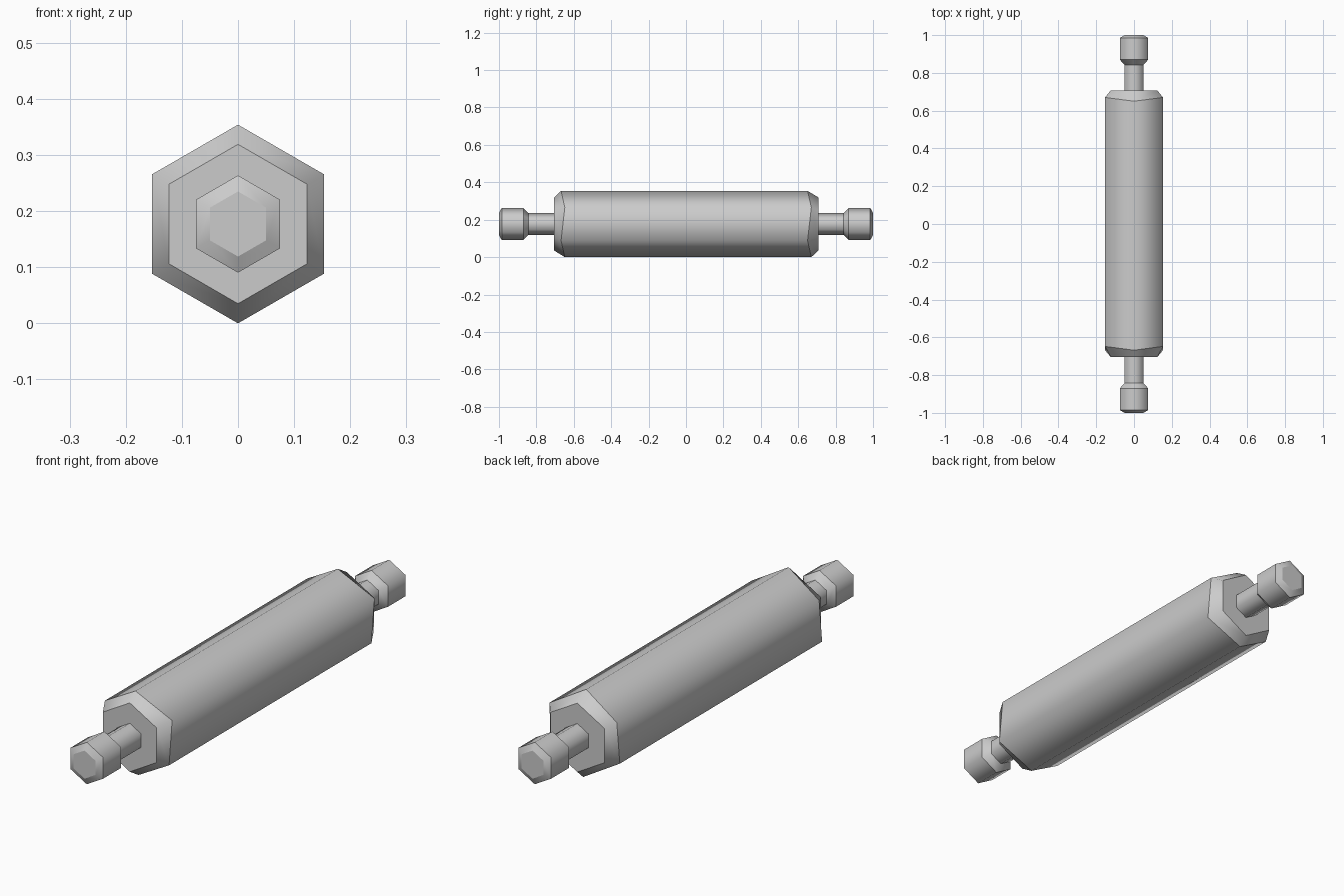
import bpy
import bmesh
from math import sin, cos, pi

if "Cube" in bpy.data.objects:
    bpy.data.objects.remove(bpy.data.objects["Cube"], do_unlink=True)

R = 0.177          # body radius, also the height of the axis
SIDES = 6

metal = bpy.data.materials.new("grey_metal")
metal.use_nodes = True
GREY = (0.6, 0.6, 0.6, 1)
metal.diffuse_color = GREY
metal.node_tree.nodes["Principled BSDF"].inputs["Base Color"].default_value = GREY


def hex_part(name, profile, stagger=0.0):
    """Capped six-sided part along y from (y, radius) pairs.
    Middle rings zigzag along y by the stagger amount."""
    bm = bmesh.new()
    rings = []
    for i, (y, r) in enumerate(profile):
        zig = stagger if 0 < i < len(profile) - 1 else 0
        rings.append([bm.verts.new((r * sin(2 * pi * k / SIDES),
                                    y - zig * (-1) ** k,
                                    R + r * cos(2 * pi * k / SIDES)))
                      for k in range(SIDES)])
    for a, b in zip(rings, rings[1:]):
        for k in range(SIDES):
            n = (k + 1) % SIDES
            bm.faces.new((a[k], a[n], b[n], b[k]))
    bm.faces.new(rings[0])
    bm.faces.new(rings[-1])
    bmesh.ops.recalc_face_normals(bm, faces=bm.faces)
    # Soft around the girth, crisp at each ring
    for f in bm.faces:
        f.smooth = True
    for ring in rings:
        for k in range(SIDES):
            bm.edges.get((ring[k], ring[(k + 1) % SIDES])).smooth = False
    mesh = bpy.data.meshes.new(name)
    bm.to_mesh(mesh)
    bm.free()
    mesh.materials.append(metal)
    obj = bpy.data.objects.new(name, mesh)
    bpy.context.collection.objects.link(obj)
    return obj


# Main roller with chamfered ends
body = hex_part("roller_body",
                [(-0.705, 0.142), (-0.658, R), (0.66, R), (0.708, 0.142)], 0.01)

# Small nick in the front upper left corner of the roller
bpy.ops.mesh.primitive_cube_add(size=1, location=(0.173, -0.68, 0.276),
                                rotation=(0, -pi / 6, 0))
nick = bpy.context.object
nick.name = "nick_cutter"
nick.scale = (0.04, 0.08, 0.08)
nick.hide_render = True
nick.hide_viewport = True
cut = body.modifiers.new("nick", "BOOLEAN")
cut.operation = "DIFFERENCE"
cut.solver = "EXACT"
cut.object = nick

# Handle stems and knobs at both ends
for side, s in (("front", -1), ("back", 1)):
    hex_part(side + "_stem", [(s * 0.69, 0.058), (s * 0.86, 0.058)])
    hex_part(side + "_knob", [(s * 0.842, 0.058), (s * 0.87, 0.0866),
                              (s * 0.985, 0.0866), (s, 0.058)])
